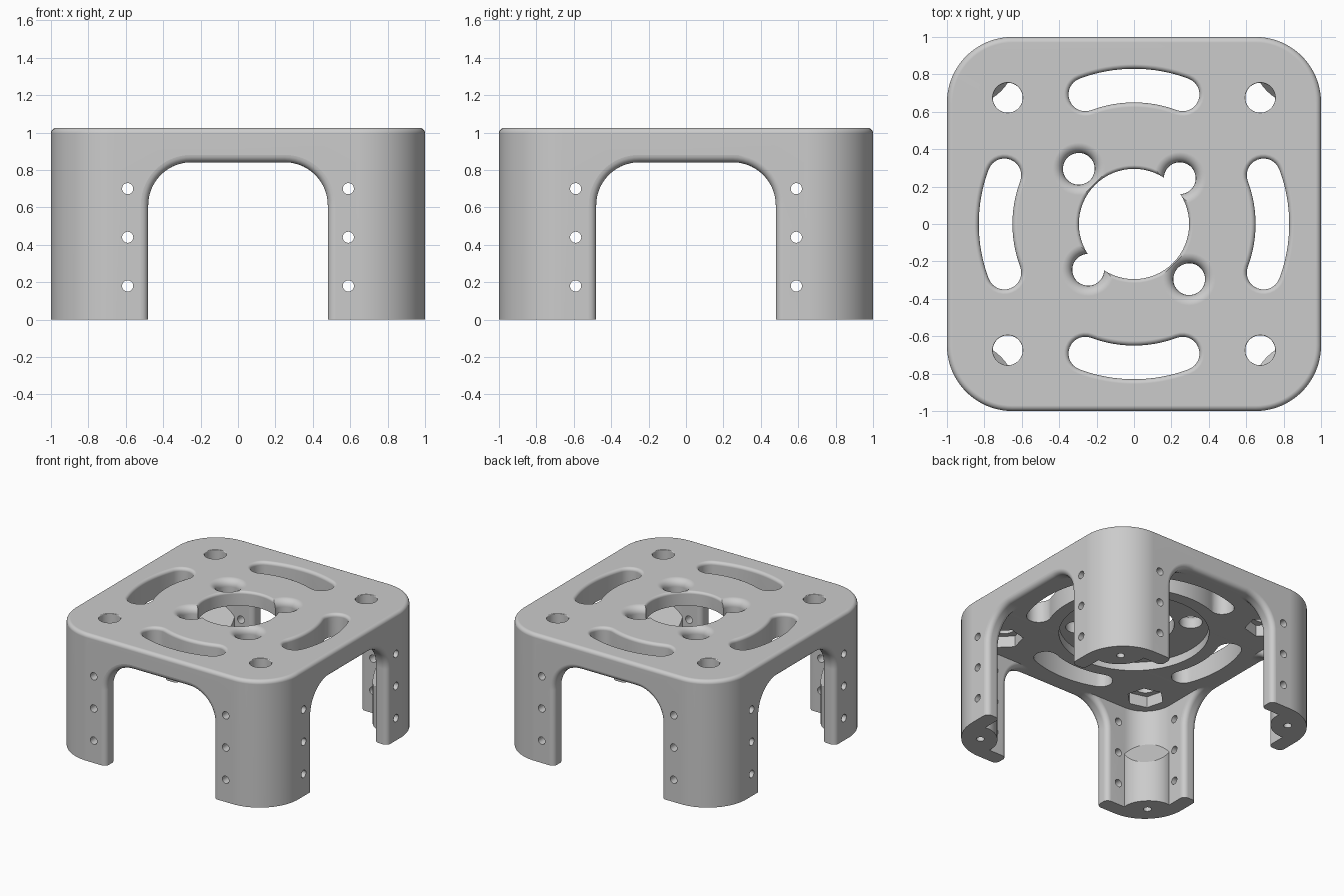
import bpy, bmesh
from math import sin, cos, pi, radians, sqrt
from mathutils import Matrix, Vector

old = bpy.data.objects.get("Cube")
if old:
    bpy.data.objects.remove(old)

TOP, CEILING, ARCH_TOP = 1.025, 0.84, 0.841
SPREAD = 0.675  # corner hole offset

grey = bpy.data.materials.new("plain grey")
grey.use_nodes = True
grey.diffuse_color = (0.6, 0.6, 0.6, 1)
grey.node_tree.nodes["Principled BSDF"].inputs["Base Color"].default_value = (0.6, 0.6, 0.6, 1)


# Outlines: each returns a function giving 2D points for an outward offset
def arc(cx, cy, r, a0, a1, n):
    return [(cx + r * cos(a0 + (a1 - a0) * i / n), cy + r * sin(a0 + (a1 - a0) * i / n))
            for i in range(n + 1)]


def circle(r, n=40):
    return lambda o: arc(0, 0, r + o, 0, 2 * pi, n)[:-1]


def rounded_rect(w, h, r, n=14):
    def outline(o):
        pts = []
        for q, (sx, sy) in enumerate([(1, 1), (-1, 1), (-1, -1), (1, -1)]):
            pts += arc(sx * (w - r), sy * (h - r), r + o, q * pi / 2, (q + 1) * pi / 2, n)
        return pts
    return outline


def curved_slot(radius, half_width, half_angle):
    def outline(o):
        t, a = half_width + o, half_angle
        cap = lambda b, s: arc(radius * cos(b), radius * sin(b), t, s, s + pi, 14)
        return (arc(0, 0, radius + t, -a, a, 16)[:-1] + cap(a, a)
                + arc(0, 0, radius - t, a, -a, 16)[1:-1] + cap(-a, pi - a)[:-1])
    return outline


# Loft an outline through (height, offset) levels
def loft(name, outline, levels, matrix=Matrix(), tweak=None):
    bm = bmesh.new()
    rings = []
    for h, o in levels:
        pts = [matrix @ Vector((u, v, h)) for u, v in outline(o)]
        if tweak:
            pts = [tweak(p) for p in pts]
        rings.append([bm.verts.new(p) for p in pts])
    n = len(rings[0])
    for a, b in zip(rings, rings[1:]):
        for i in range(n):
            j = (i + 1) % n
            bm.faces.new((a[i], a[j], b[j], b[i]))
    bm.faces.new(rings[0][::-1])
    bm.faces.new(rings[-1])
    bmesh.ops.recalc_face_normals(bm, faces=bm.faces)
    mesh = bpy.data.meshes.new(name)
    bm.to_mesh(mesh)
    bm.free()
    ob = bpy.data.objects.new(name, mesh)
    bpy.context.collection.objects.link(ob)
    mesh.materials.append(grey)
    return ob


# Fillet levels that flare outward by r as height reaches the given surface
def flare(surface, r, sign=1, n=5):
    return [(surface - sign * r * (1 - sin(pi / 2 * i / n)), r * (1 - cos(pi / 2 * i / n)))
            for i in range(n + 1)]


def combine(tool, operation="DIFFERENCE"):
    tool.hide_render = True
    mod = bracket.modifiers.new("combine", "BOOLEAN")
    mod.operation, mod.solver, mod.object = operation, "EXACT", tool
    bpy.context.view_layer.objects.active = bracket
    bpy.ops.object.modifier_apply(modifier=mod.name)
    bpy.data.objects.remove(tool)


def at(x, y, z=0):
    return Matrix.Translation((x, y, z))


def turn(angle, axis="Z"):
    return Matrix.Rotation(radians(angle), 4, axis)


# Outer block with rounded top rim, hollowed to an even wall
rim = [(TOP - 0.03 * (1 - sin(pi / 2 * i / 5)), -0.03 * (1 - cos(pi / 2 * i / 5))) for i in range(6)]
bracket = loft("mounting_bracket", rounded_rect(1, 1, 0.35, 20), [(0, 0)] + rim)
combine(loft("cavity", rounded_rect(0.88, 0.88, 0.23, 20), [(-0.1, 0), (CEILING, 0)]))


# Arched openings through all four sides, edges rounded on both wall faces
def flatten_inside(p):
    if max(abs(p.x), abs(p.y)) < 0.92:
        p.z = min(p.z, ARCH_TOP)
    return p


outer, inner = flare(1, 0.04), flare(0.88, 0.04, -1)
half = inner[::-1] + outer + [(1.1, 0.04)]
arch_levels = [(-h, o) for h, o in half[::-1]] + half
for angle in (0, 90):
    m = turn(angle) @ at(0, 0, ARCH_TOP - 0.67) @ turn(90, "X")
    combine(loft("arch", rounded_rect(0.48, 0.67, 0.23), arch_levels, m, flatten_inside))


# Screw bosses in the legs, with sloping tops
def slope(p):
    if p.z > 0.1:
        p.z = 0.32 + 1.6 * ((abs(p.x) + abs(p.y)) / sqrt(2) - 1.0)
    return p


for angle in range(45, 360, 90):
    m = turn(angle) @ at(1.13, 0) @ Matrix.Diagonal((0.125, 0.18, 1, 1))
    combine(loft("boss", circle(1), [(0, 0), (0.3, 0)], m, slope), "UNION")
    combine(loft("foot_hole", circle(0.03, 20), [(-0.1, 0), (0.25, 0)], turn(angle) @ at(1.13, 0)))

# Shallow round recess under the plate
combine(loft("recess", circle(0.55, 64), [(CEILING - 0.05, 0), (0.91, 0)]))


# Plate openings with rounded upper edges
def opening(name, outline, r, m=Matrix()):
    combine(loft(name, outline, [(0.75, 0)] + flare(TOP, r) + [(TOP + 0.1, r)], m))


opening("centre_hole", circle(0.295, 64), 0.02)
for s in (-1, 1):
    opening("wide_screw_hole", circle(0.085), 0.055, at(-0.295 * s, 0.295 * s))
    opening("near_screw_hole", circle(0.085), 0.055, at(0.245 * s, 0.245 * s))
for k in range(4):
    opening("slot", curved_slot(0.74, 0.09, radians(20.6)), 0.025, turn(90 * k))
    corner = turn(90 * k) @ at(SPREAD, SPREAD)
    opening("corner_hole", circle(0.08), 0.006, corner)
    combine(loft("nut_pocket", circle(0.14, 6), [(0.8, 0), (0.93, 0)], corner @ turn(45)))

# Rows of small holes through the legs
for angle in (0, 90):
    for x in (-0.59, 0.59):
        for z in (0.18, 0.44, 0.70):
            m = turn(angle) @ at(x, 0, z) @ turn(90, "X")
            combine(loft("side_hole", circle(0.03, 20), [(-1.1, 0), (1.1, 0)], m))

# Smooth shading with crisp edges
bpy.ops.object.select_all(action="DESELECT")
bracket.select_set(True)
bpy.context.view_layer.objects.active = bracket
bpy.ops.object.shade_smooth_by_angle(angle=radians(30))
normals = bracket.modifiers.new("even shading", "WEIGHTED_NORMAL")
normals.keep_sharp = True
